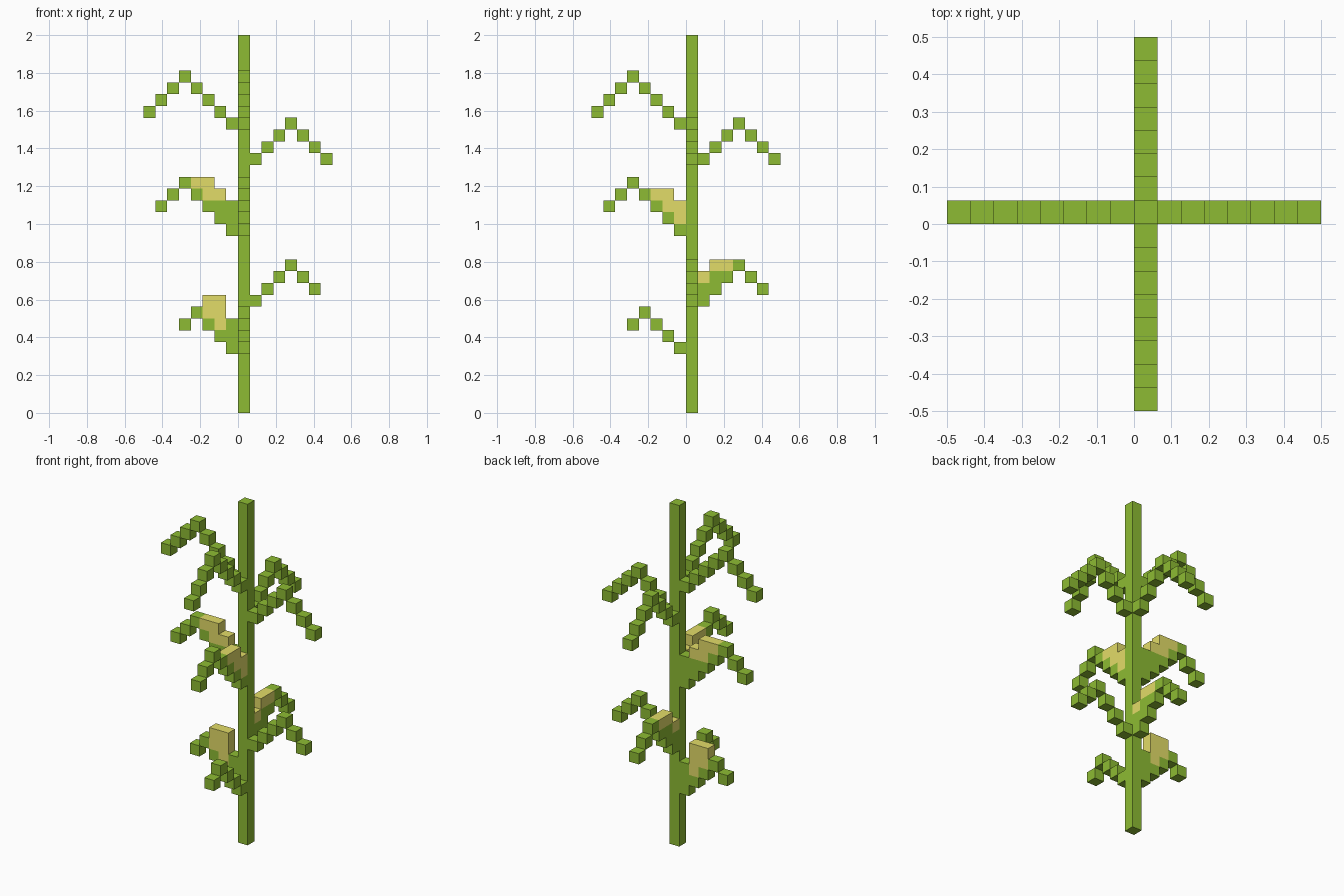
import bpy, bmesh
from mathutils import Vector

if "Cube" in bpy.data.objects:
    bpy.data.objects.remove(bpy.data.objects["Cube"])

U = 2 / 32  # cube size


def material(name, rgb):
    m = bpy.data.materials.new(name)
    m.diffuse_color = (*rgb, 1)
    m.use_nodes = True
    m.node_tree.nodes["Principled BSDF"].inputs["Base Color"].default_value = m.diffuse_color
    return m


GREEN = material("leaf green", (0.270, 0.500, 0.033))
YELLOW = material("cob yellow", (0.765, 0.715, 0.140))

parts = []  # (name, set of grid cells, material)


def add(name, axis, cells, mat):
    """Place flat (distance from stem, height) cells along the x or y axis."""
    parts.append((name, {(a, 0, z) if axis == "x" else (0, a, z) for a, z in cells}, mat))


def leaf(side, base, peak, length):
    """Stepped leaf: climbs to the peak, then droops to the tip."""
    return [(side * i, base + (peak - 1) - abs(i - peak)) for i in range(1, length + 1)]


# Stem
add("stem", "x", [(0, z) for z in range(32)], GREEN)

# Drooping leaves, the same arrangement on both axes
for axis in "xy":
    for name, args in {"top_left": (-1, 24, 5, 8), "top_right": (1, 21, 4, 7),
                       "middle_left": (-1, 15, 5, 7), "low_right": (1, 9, 4, 6),
                       "low_left": (-1, 5, 4, 5)}.items():
        add(f"leaf_{name}_{axis}", axis, leaf(*args), GREEN)

# Green husks between leaf and stem
add("husk_middle", "x", [(-1, 16), (-1, 17), (-2, 17)], GREEN)
add("husk_low", "x", [(-1, 6), (-1, 7)], GREEN)
add("husk_right", "y", [(1, 10), (2, 11)], GREEN)

# Yellow cobs
add("cob_middle", "x", [(-4, 19), (-3, 19), (-3, 18), (-2, 18)], YELLOW)
add("cob_low", "x", [(-3, 8), (-3, 9), (-2, 7), (-2, 8), (-2, 9)], YELLOW)
add("cob_front", "y", [(-3, 18), (-2, 18), (-2, 17), (-1, 17), (-1, 16)], YELLOW)
add("cob_back", "y", [(1, 11), (2, 12), (3, 12)], YELLOW)

# Build each part from cubes, leaving out faces hidden against a neighbour
filled = set().union(*(cells for _, cells, _ in parts))
for name, cells, mat in parts:
    bm = bmesh.new()
    for c in sorted(cells):
        centre = (Vector(c) + Vector((0.5, 0.5, 0.5))) * U
        for k in range(3):
            for s in (-1, 1):
                n = Vector((0, 0, 0))
                n[k] = s
                if tuple(int(v) for v in Vector(c) + n) in filled:
                    continue
                a = Vector((0, 0, 0))
                a[(k + 1) % 3] = 1
                b = n.cross(a)
                bm.faces.new([bm.verts.new(centre + (n + i * a + j * b) * U / 2)
                              for i, j in ((-1, -1), (1, -1), (1, 1), (-1, 1))])
    bmesh.ops.remove_doubles(bm, verts=bm.verts, dist=1e-4)
    mesh = bpy.data.meshes.new(name)
    bm.to_mesh(mesh)
    bm.free()
    mesh.materials.append(mat)
    bpy.context.collection.objects.link(bpy.data.objects.new(name, mesh))
